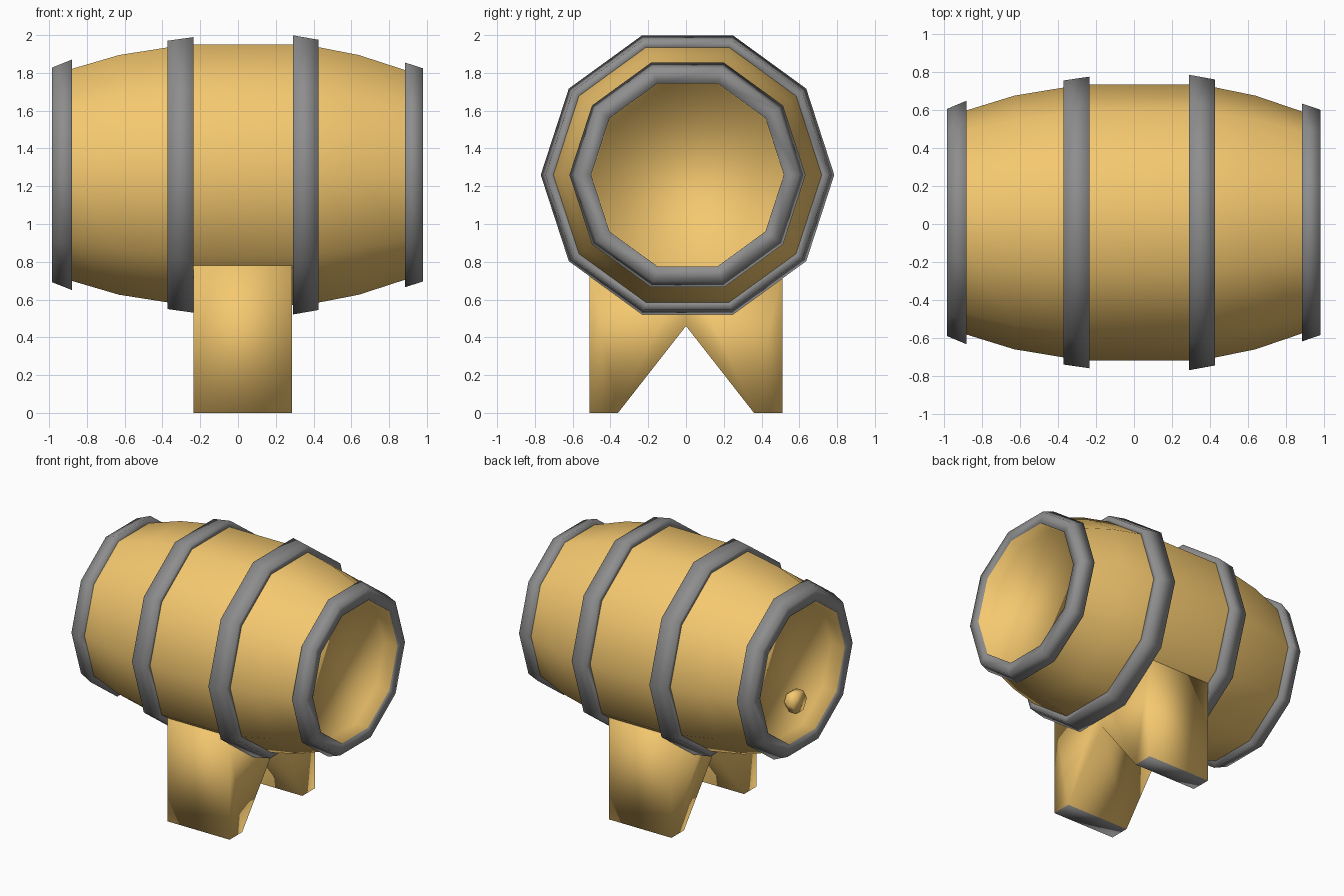
import bpy, bmesh, math

if "Cube" in bpy.data.objects:
    bpy.data.objects.remove(bpy.data.objects["Cube"])

SIDES, CY, CZ = 10, 0.008, 1.26


def material(name, color):
    m = bpy.data.materials.new(name)
    m.diffuse_color = color
    m.use_nodes = True
    m.node_tree.nodes["Principled BSDF"].inputs["Base Color"].default_value = m.diffuse_color
    return m


wood = material("wood", (0.91, 0.58, 0.16, 1))
iron = material("iron", (0.27, 0.27, 0.27, 1))


def finish(name, bm, *mats):
    bmesh.ops.recalc_face_normals(bm, faces=bm.faces)
    for f in bm.faces:
        f.smooth = True
    me = bpy.data.meshes.new(name)
    bm.to_mesh(me)
    bm.free()
    ob = bpy.data.objects.new(name, me)
    bpy.context.collection.objects.link(ob)
    for m in mats:
        me.materials.append(m)
    return ob


def lathe(name, profile, mat, closed=False, sides=SIDES, y=CY, z=CZ):
    """Turn (x, radius) points round the barrel's long axis."""
    bm = bmesh.new()
    rings = []
    for x, r in profile:
        rings.append([bm.verts.new((x, y + r * math.cos(2 * math.pi * k / sides),
                                    z + r * math.sin(2 * math.pi * k / sides)))
                      for k in range(sides)])
    pairs = list(zip(rings, rings[1:]))
    if closed:
        pairs.append((rings[-1], rings[0]))
    else:
        bm.faces.new(rings[0])
        bm.faces.new(rings[-1])
    for a, b in pairs:
        for k in range(sides):
            n = (k + 1) % sides
            bm.faces.new((a[k], a[n], b[n], b[k]))
    return finish(name, bm, mat)


# barrel body with a recessed head at each end
lathe("barrel_body", [(-0.87, 0.505), (-0.98, 0.51), (-0.97, 0.56), (-0.88, 0.59),
                      (-0.63, 0.667), (-0.37, 0.71), (-0.235, 0.725), (0.29, 0.725),
                      (0.43, 0.71), (0.64, 0.667), (0.88, 0.585), (0.97, 0.56),
                      (0.975, 0.51), (0.87, 0.505)], wood)

# four iron hoops: x and radius of both outer edges, then the inner radius
for name, x0, r0, x1, r1, inner in (
        ("left_end_hoop", -0.985, 0.597, -0.88, 0.641, 0.51),
        ("left_middle_hoop", -0.372, 0.747, -0.235, 0.767, 0.70),
        ("right_middle_hoop", 0.29, 0.777, 0.427, 0.752, 0.70),
        ("right_end_hoop", 0.885, 0.625, 0.98, 0.593, 0.51)):
    lathe(name, [(x0, inner), (x0, r0), (x1, r1), (x1, inner)], iron, closed=True)

# tap plug in the left head
lathe("tap_plug", [(-0.86, 0.05), (-0.90, 0.085), (-0.96, 0.085)], wood,
      sides=6, z=1.03)

# stand: notched plank block under the barrel, with grey feet
bm = bmesh.new()
outline = [(-0.51, 0), (-0.36, 0), (0, 0.46), (0.36, 0), (0.51, 0), (0.51, 0.78), (0, 0.78), (-0.51, 0.78)]
left, right = ([bm.verts.new((x, y, z)) for y, z in outline] for x in (-0.235, 0.287))
for side in (left, right):
    bm.faces.new((side[0], side[1], side[2], side[6], side[7]))
    bm.faces.new((side[2], side[3], side[4], side[5], side[6]))
for i in range(len(outline)):
    j = (i + 1) % len(outline)
    f = bm.faces.new((left[i], left[j], right[j], right[i]))
    f.material_index = 1 if i in (0, 3) else 0
finish("stand", bm, wood, iron)
